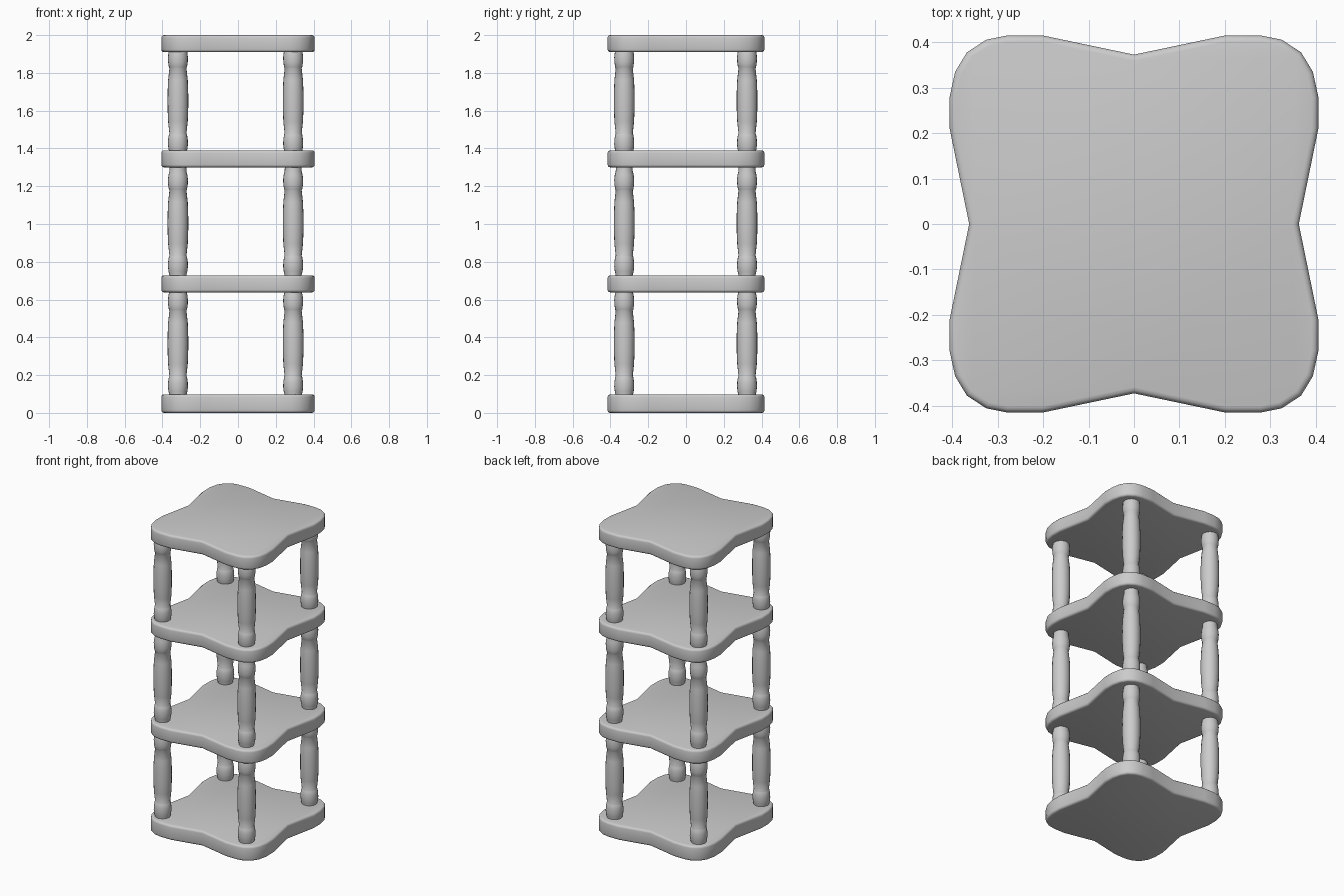
import bpy, bmesh, math

if "Cube" in bpy.data.objects:
    bpy.data.objects.remove(bpy.data.objects["Cube"])

def finish(name, bm, angle):
    bmesh.ops.recalc_face_normals(bm, faces=bm.faces)
    me = bpy.data.meshes.new(name)
    bm.to_mesh(me)
    bm.free()
    ob = bpy.data.objects.new(name, me)
    bpy.context.collection.objects.link(ob)
    bpy.ops.object.select_all(action='DESELECT')
    ob.select_set(True)
    bpy.context.view_layer.objects.active = ob
    bpy.ops.object.shade_smooth_by_angle(angle=math.radians(angle))
    return ob

# Shelf outline: one quarter, mirrored into a four-lobed board
QUARTER = [(0.363, 0), (0.406, 0.21), (0.406, 0.28), (0.394, 0.335), (0.368, 0.378),
           (0.325, 0.406), (0.28, 0.415), (0.20, 0.415), (0, 0.373)]
half = QUARTER + [(-x, y) for x, y in QUARTER[-2::-1]]
OUTLINE = half + [(x, -y) for x, y in half[-2:0:-1]]

def shelf(name, z0, z1):
    bm = bmesh.new()
    bottom = bm.faces.new([bm.verts.new((x, y, z0)) for x, y in OUTLINE])
    top = bmesh.ops.extrude_face_region(bm, geom=[bottom], use_keep_orig=True)
    verts = [v for v in top['geom'] if isinstance(v, bmesh.types.BMVert)]
    bmesh.ops.translate(bm, verts=verts, vec=(0, 0, z1 - z0))
    # softened upper and lower rims
    rims = [e for e in bm.edges if abs(e.verts[0].co.z - e.verts[1].co.z) < 1e-5]
    bmesh.ops.bevel(bm, geom=rims, offset=0.014, segments=3, profile=0.5, affect='EDGES')
    finish(name, bm, 40)

# Turned post profile (radius, height from centre), upper half mirrored down
UPPER = [(0.055, 0), (0.0545, 0.05), (0.052, 0.11), (0.045, 0.173), (0.048, 0.178),
         (0.052, 0.205), (0.053, 0.23), (0.050, 0.255), (0.045, 0.275), (0.044, 0.30)]
PROFILE = [(r, -z) for r, z in UPPER[:0:-1]] + UPPER

def post(name, x, y, z, sides=20):
    bm = bmesh.new()
    rings = [[bm.verts.new((x + r * math.cos(2 * math.pi * i / sides),
                            y + r * math.sin(2 * math.pi * i / sides), z + h))
              for i in range(sides)] for r, h in PROFILE]
    for a, b in zip(rings, rings[1:]):
        for i in range(sides):
            j = (i + 1) % sides
            bm.faces.new((a[i], a[j], b[j], b[i]))
    bm.faces.new(rings[0][::-1])
    bm.faces.new(rings[-1])
    finish(name, bm, 40)

# Four shelves
for label, z0, z1 in [("bottom", 0.0, 0.098), ("lower", 0.638, 0.728),
                      ("upper", 1.30, 1.39), ("top", 1.91, 2.0)]:
    shelf(label + "_shelf", z0, z1)

# Three tiers of four posts
for tier, z in [("lower", 0.368), ("middle", 1.005), ("upper", 1.652)]:
    for xn, x in [("left", -0.318), ("right", 0.292)]:
        for yn, y in [("front", -0.327), ("back", 0.323)]:
            post(f"{tier}_{yn}_{xn}_post", x, y, z)
